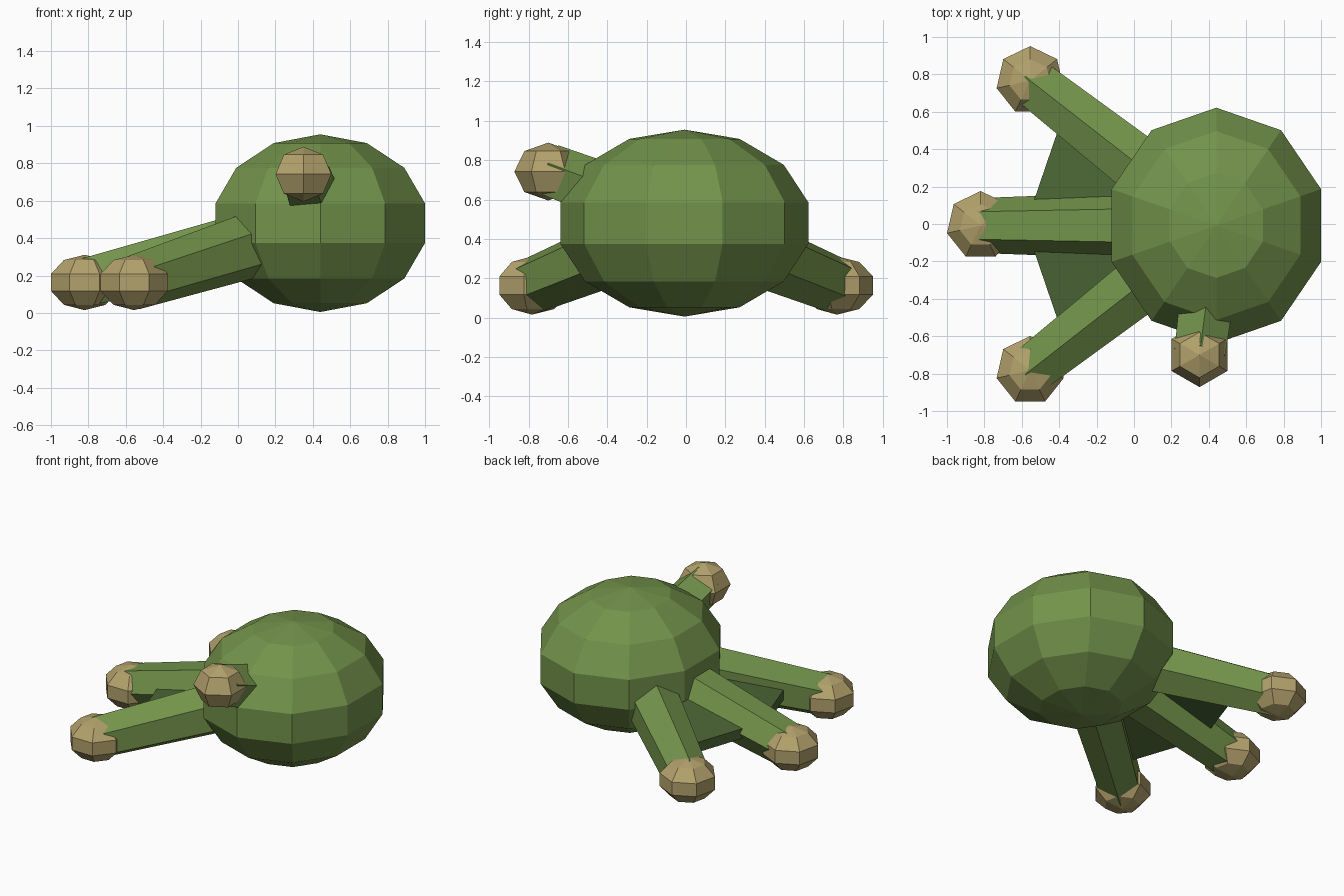
import bpy, bmesh, math
from mathutils import Vector

if "Cube" in bpy.data.objects:
    bpy.data.objects.remove(bpy.data.objects["Cube"])


def material(name, rgb):
    m = bpy.data.materials.new(name)
    m.diffuse_color = (*rgb, 1)
    m.use_nodes = True
    m.node_tree.nodes["Principled BSDF"].inputs["Base Color"].default_value = m.diffuse_color
    return m


GREEN = material("green", (0.17, 0.29, 0.07))
DARK = material("dark_green", (0.07, 0.13, 0.035))
TAN = material("tan", (0.45, 0.36, 0.15))


def finish(name, bm, mat):
    bmesh.ops.recalc_face_normals(bm, faces=bm.faces[:])
    me = bpy.data.meshes.new(name)
    bm.to_mesh(me)
    bm.free()
    me.materials.append(mat)
    ob = bpy.data.objects.new(name, me)
    bpy.context.collection.objects.link(ob)
    return ob


def ball(name, centre, radii, segs, rings, mat):
    """Faceted ellipsoid whose first meridian points to +y."""
    bm = bmesh.new()
    c = Vector(centre)
    rx, ry, rz = radii
    top = bm.verts.new(c + Vector((0, 0, rz)))
    bottom = bm.verts.new(c - Vector((0, 0, rz)))
    loops = []
    for i in range(1, rings):
        p = math.pi * i / rings
        angles = [math.pi / 2 + math.tau * k / segs for k in range(segs)]
        loops.append([bm.verts.new(c + Vector((rx * math.sin(p) * math.cos(a),
                                               ry * math.sin(p) * math.sin(a),
                                               rz * math.cos(p)))) for a in angles])
    for k in range(segs):
        n = (k + 1) % segs
        bm.faces.new((top, loops[0][k], loops[0][n]))
        bm.faces.new((bottom, loops[-1][n], loops[-1][k]))
        for a, b in zip(loops, loops[1:]):
            bm.faces.new((a[k], b[k], b[n], a[n]))
    return finish(name, bm, mat)


def limb(name, tip, base, r_tip, r_base, sides, phase, mat):
    """Tapered prism between two points; phase 90 puts a ridge on top."""
    bm = bmesh.new()
    tip, base = Vector(tip), Vector(base)
    d = (tip - base).normalized()
    side = d.cross(Vector((0, 0, 1))).normalized()
    up = side.cross(d)
    ends = []
    for p, r in ((tip, r_tip), (base, r_base)):
        angles = [math.radians(phase) + math.tau * k / sides for k in range(sides)]
        ends.append([bm.verts.new(p + r * (math.cos(a) * side + math.sin(a) * up))
                     for a in angles])
    for k in range(sides):
        n = (k + 1) % sides
        bm.faces.new((ends[0][k], ends[0][n], ends[1][n], ends[1][k]))
    for e in ends:
        bm.faces.new(e)
    return finish(name, bm, mat)


def web(name, points, thickness, mat):
    bm = bmesh.new()
    h = Vector((0, 0, thickness / 2))
    hi = [bm.verts.new(p + h) for p in points]
    lo = [bm.verts.new(p - h) for p in points]
    bm.faces.new(hi)
    bm.faces.new(lo[::-1])
    for k in range(len(points)):
        n = (k + 1) % len(points)
        bm.faces.new((hi[k], lo[k], lo[n], hi[n]))
    return finish(name, bm, mat)


# Rounded main body
Y0 = -0.008
hub = Vector((0.44, Y0, 0.48))
ball("body", hub, (0.604, 0.646, 0.475), 10, 7, GREEN)

# Three front digits with rounded tips
tips = {
    "left": (Vector((-0.555, Y0 - 0.775, 0.163)), 90),
    "middle": (Vector((-0.82, Y0, 0.163)), 0),
    "right": (Vector((-0.555, Y0 + 0.775, 0.163)), 90),
}
for label, (tip, phase) in tips.items():
    limb(f"{label}_digit", tip, hub, 0.147, 0.195, 6, phase, GREEN)
    ball(f"{label}_digit_tip", tip, (0.1935, 0.1935, 0.148), 7, 5, TAN)

# Webbing between neighbouring digits
for label in ("left", "right"):
    corners = [hub.lerp(tips[label][0], 0.81), hub.lerp(tips["middle"][0], 0.81),
               hub.lerp(tips["middle"][0], 0.1)]
    web(f"{label}_web", [c + Vector((0, 0, 0.01)) for c in corners], 0.07, DARK)

# Raised short digit on the side
spur = Vector((0.35, -0.70, 0.742))
limb("side_digit", spur, hub, 0.143, 0.165, 5, 90, GREEN)
ball("side_digit_tip", spur, (0.172, 0.172, 0.147), 6, 4, TAN)
